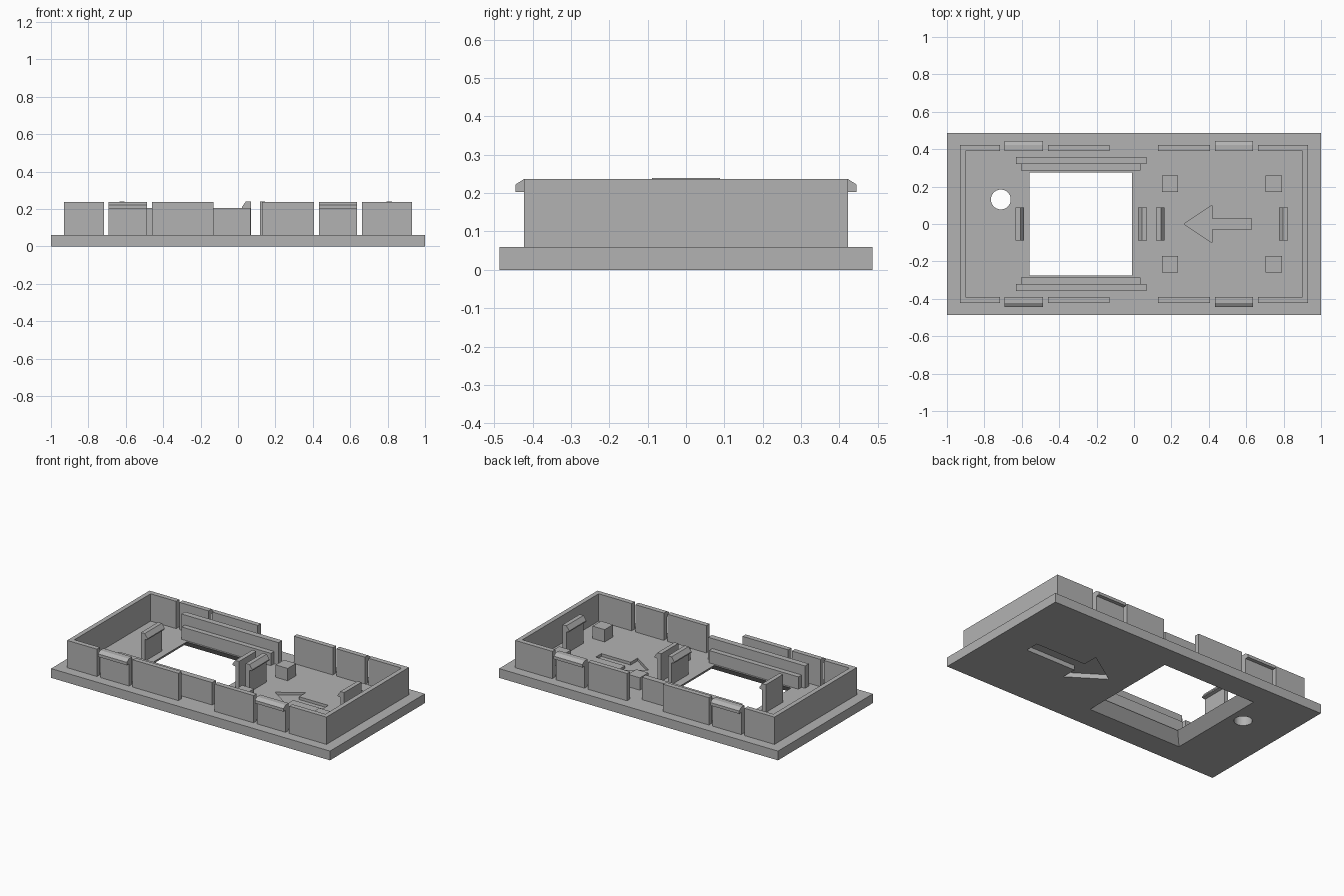
import bpy, bmesh, math
from mathutils import Vector

if "Cube" in bpy.data.objects:
    bpy.data.objects.remove(bpy.data.objects["Cube"])

grey = bpy.data.materials.new("plain_grey")
grey.diffuse_color = (0.45, 0.45, 0.45, 1)
grey.use_nodes = True
grey.node_tree.nodes["Principled BSDF"].inputs["Base Color"].default_value = grey.diffuse_color
BASE, TOP = 0.06, 0.237


def loft(name, lower, upper):
    """Solid between two matching loops of 3D points."""
    bm = bmesh.new()
    a = [bm.verts.new(p) for p in lower]
    b = [bm.verts.new(p) for p in upper]
    n = len(a)
    bm.faces.new(a)
    bm.faces.new(b)
    for i in range(n):
        bm.faces.new((a[i], a[(i + 1) % n], b[(i + 1) % n], b[i]))
    bmesh.ops.recalc_face_normals(bm, faces=bm.faces)
    me = bpy.data.meshes.new(name)
    bm.to_mesh(me)
    bm.free()
    me.materials.append(grey)
    ob = bpy.data.objects.new(name, me)
    bpy.context.collection.objects.link(ob)
    return ob


def prism(name, outline, z0, z1):
    return loft(name, [(x, y, z0) for x, y in outline], [(x, y, z1) for x, y in outline])


def rect(x0, x1, y0, y1):
    return [(x0, y0), (x1, y0), (x1, y1), (x0, y1)]


def box(name, x0, x1, y0, y1, z0, z1):
    return prism(name, rect(x0, x1, y0, y1), z0, z1)


def cut(target, cutter):
    mod = target.modifiers.new("cut", 'BOOLEAN')
    mod.operation = 'DIFFERENCE'
    mod.solver = 'EXACT'
    mod.object = cutter
    cutter.hide_render = True
    cutter.hide_viewport = True
    cutter.display_type = 'WIRE'


def arrow(tip, neck, tail, head, shaft):
    return [(tip, 0), (neck, -head), (neck, -shaft), (tail, -shaft),
            (tail, shaft), (neck, shaft), (neck, head)]


# Base plate
plate = box("base_plate", -1, 1, -0.486, 0.486, 0, BASE)

# Window opening that flares toward the underside
def window_loop(z):
    g = BASE - z
    return [(x, y, z) for x, y in rect(-0.56 - g, -0.01 + g, -0.275 - g, 0.275 + g)]
cut(plate, loft("window_cutter", window_loop(-0.02), window_loop(0.08)))

# Round hole
circle = [(-0.712 + 0.053 * math.cos(i * math.tau / 48),
           0.131 + 0.053 * math.sin(i * math.tau / 48)) for i in range(48)]
cut(plate, prism("hole_cutter", circle, -0.02, 0.08))

# Engraved arrows, small on top and larger underneath
cut(plate, prism("top_arrow_cutter", arrow(0.267, 0.417, 0.627, 0.1, 0.029), 0.042, 0.08))
cut(plate, prism("under_arrow_cutter", arrow(0.19, 0.41, 0.77, 0.145, 0.045), -0.02, 0.03))

# End walls with short returns
for name, s, end in (("left_end_wall", -1, 0.716), ("right_end_wall", 1, 0.663)):
    u = [(end, -0.422), (0.93, -0.422), (0.93, 0.422), (end, 0.422),
         (end, 0.39), (0.9, 0.39), (0.9, -0.39), (end, -0.39)]
    prism(name, [(s * x, y) for x, y in u], BASE, TOP)

for side, s in (("front", -1), ("back", 1)):
    # Straight side walls
    for x0, x1 in ((-0.46, -0.132), (0.127, 0.407)):
        box(side + "_side_wall", x0, x1, s * 0.39, s * 0.422, BASE, TOP)
    # Side clips with an outward hook
    hook = [(0.39, BASE), (0.422, BASE), (0.422, 0.203), (0.445, 0.203),
            (0.445, 0.222), (0.422, TOP), (0.39, TOP)]
    for x0, x1 in ((-0.692, -0.486), (0.432, 0.637)):
        loft(side + "_side_clip", [(x0, s * y, z) for y, z in hook],
             [(x1, s * y, z) for y, z in hook])
    # Stepped rail beside the window
    box(side + "_window_rail", -0.63, 0.066, s * 0.32, s * 0.358, BASE, 0.205)
    box(side + "_rail_step", -0.605, 0.035, s * 0.287, s * 0.32, BASE, 0.14)
    # Support blocks
    for x in (0.193, 0.747):
        box(side + "_support_block", x - 0.043, x + 0.043, s * 0.172, s * 0.258, BASE, 0.14)

# Inner clips, hooked toward each other in pairs
inner = [(0, BASE), (0.027, BASE), (0.027, 0.2), (0.047, 0.205),
         (0.047, 0.212), (0.027, 0.24), (0, 0.24)]
for x, d in ((-0.634, 1), (0.069, -1), (0.117, 1), (0.823, -1)):
    loft("inner_clip", [(x + d * u, -0.088, z) for u, z in inner],
         [(x + d * u, 0.088, z) for u, z in inner])
